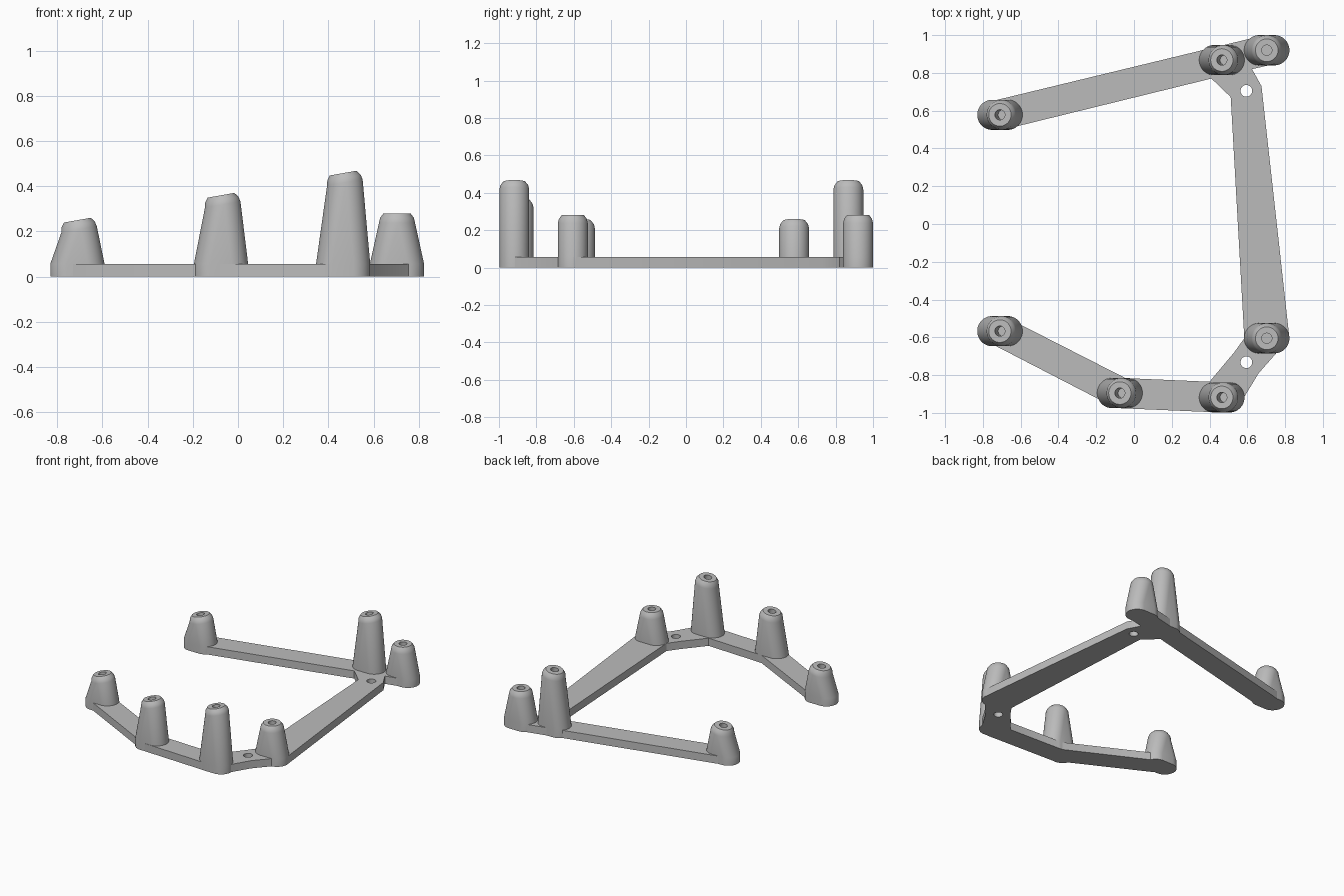
import bpy, bmesh, math

default = bpy.data.objects.get("Cube")
if default:
    bpy.data.objects.remove(default, do_unlink=True)

SEG = 40
PLATE_T = 0.057
PAD_R, PAD_L = 0.08, 0.04

grey = bpy.data.materials.new("light grey")
grey.use_nodes = True
COLOUR = (0.5, 0.5, 0.5, 1)
grey.diffuse_color = COLOUR
grey.node_tree.nodes["Principled BSDF"].inputs["Base Color"].default_value = COLOUR


def smooth(obj, degrees=25):
    bpy.ops.object.select_all(action="DESELECT")
    obj.select_set(True)
    bpy.context.view_layer.objects.active = obj
    bpy.ops.object.shade_smooth_by_angle(angle=math.radians(degrees))


def add_post(name, x, y, height, tilt):
    """Stadium foot lofted to a tilted round cap with a blind screw hole."""
    bm = bmesh.new()
    s, c = math.sin(tilt), math.cos(tilt)

    def ring(r, half, depth=None, z=0):
        verts = []
        for i in range(SEG):
            a = 2 * math.pi * (i + 0.5) / SEG
            px = r * math.cos(a) + math.copysign(half, math.cos(a))
            py = r * math.sin(a)
            if depth is None:
                co = (px, py, z)
            else:
                co = (px * c + depth * s, py, height + px * s - depth * c)
            verts.append(bm.verts.new(co))
        return verts

    rings = [
        ring(PAD_R, PAD_L, z=0),
        ring(PAD_R, PAD_L, z=PLATE_T),
        ring(PAD_R, 0, depth=0.042),
        ring(0.075, 0, depth=0.02),
        ring(0.06, 0, depth=0),
        ring(0.027, 0, depth=0),
        ring(0.027, 0, depth=0.1),
    ]
    for low, high in zip(rings, rings[1:]):
        for i in range(SEG):
            j = (i + 1) % SEG
            bm.faces.new((low[i], low[j], high[j], high[i]))
    bm.faces.new(rings[0][::-1])
    bm.faces.new(rings[-1])
    mesh = bpy.data.meshes.new(name)
    bm.to_mesh(mesh)
    bm.free()
    mesh.materials.append(grey)
    obj = bpy.data.objects.new(name, mesh)
    obj.location = (x, y, 0)
    bpy.context.collection.objects.link(obj)
    smooth(obj)


# Posts: name, x, y, height at centre, tilted cap
LEAN = math.radians(10)
for name, x, y, h, tilt in [
    ("back_right_post", -0.71, 0.578, 0.25, LEAN),
    ("back_tall_post", 0.465, 0.868, 0.458, LEAN),
    ("back_left_post", 0.703, 0.92, 0.28, 0),
    ("side_post", 0.703, -0.605, 0.28, 0),
    ("front_tall_post", 0.465, -0.918, 0.458, LEAN),
    ("front_middle_post", -0.075, -0.895, 0.36, LEAN),
    ("front_right_post", -0.71, -0.567, 0.25, LEAN),
]:
    add_post(name, x, y, h, tilt)

# Base frame: flat outline with two screw holes
outline = [
    (-0.73, 0.656), (0.684, 0.998), (0.722, 0.842), (0.625, 0.82), (0.675, 0.73),
    (0.823, -0.605), (0.77, -0.665), (0.66, -0.79), (0.575, -0.93),
    (0.462, -0.998), (-0.078, -0.975), (-0.112, -0.966), (-0.747, -0.638),
    (-0.673, -0.496), (-0.045, -0.816), (0.4, -0.835), (0.53, -0.68),
    (0.584, -0.605), (0.512, 0.672), (0.41, 0.77), (-0.69, 0.5),
]


def circle(cx, cy, r, n=32):
    return [(cx + r * math.cos(2 * math.pi * i / n), cy + r * math.sin(2 * math.pi * i / n))
            for i in range(n)]


curve = bpy.data.curves.new("base_frame", "CURVE")
curve.dimensions = "2D"
curve.fill_mode = "BOTH"
curve.extrude = PLATE_T / 2
for loop in (outline, circle(0.595, 0.705, 0.031), circle(0.595, -0.732, 0.031)):
    spline = curve.splines.new("POLY")
    spline.points.add(len(loop) - 1)
    for point, (px, py) in zip(spline.points, loop):
        point.co = (px, py, 0, 1)
    spline.use_cyclic_u = True
curve.materials.append(grey)
frame = bpy.data.objects.new("base_frame", curve)
frame.location.z = PLATE_T / 2
bpy.context.collection.objects.link(frame)
bpy.ops.object.select_all(action="DESELECT")
frame.select_set(True)
bpy.context.view_layer.objects.active = frame
bpy.ops.object.convert(target="MESH")

# Weld the frame and make its faces point outward
bm = bmesh.new()
bm.from_mesh(frame.data)
bmesh.ops.remove_doubles(bm, verts=bm.verts, dist=0.0001)
bmesh.ops.recalc_face_normals(bm, faces=bm.faces)
bm.to_mesh(frame.data)
bm.free()
smooth(frame)
